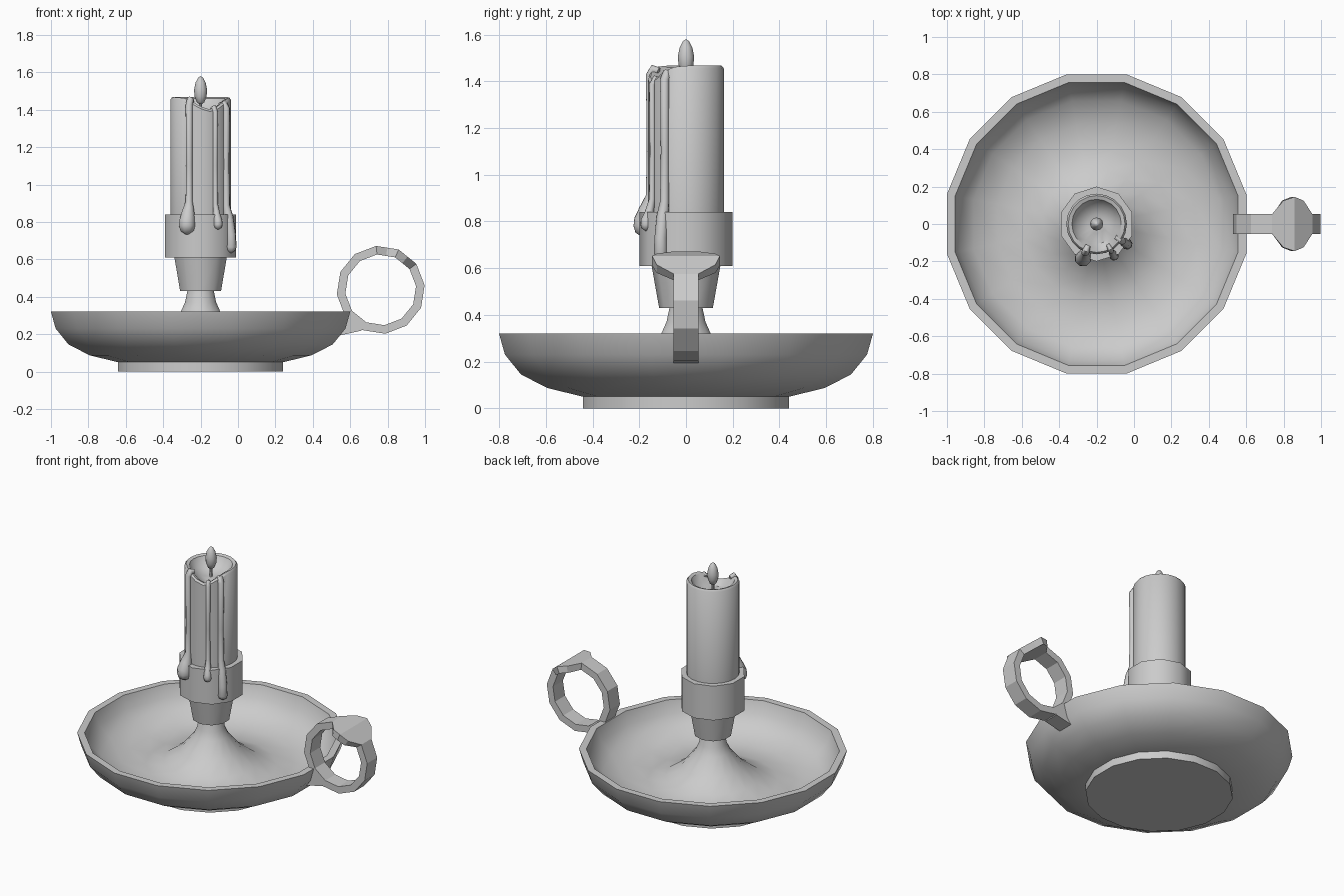
import bpy, bmesh
from math import sin, cos, radians, exp, pi, atan2
from mathutils import Vector

if "Cube" in bpy.data.objects:
    bpy.data.objects.remove(bpy.data.objects["Cube"], do_unlink=True)

AXIS = -0.2  # x of the dish and candle axis

grey = bpy.data.materials.new("plain_grey")
grey.use_nodes = True
grey.diffuse_color = (0.6, 0.6, 0.6, 1)
grey.node_tree.nodes["Principled BSDF"].inputs["Base Color"].default_value = (0.6, 0.6, 0.6, 1)


def finish(name, bm, smooth=40):
    bmesh.ops.remove_doubles(bm, verts=bm.verts, dist=0.0001)
    bmesh.ops.recalc_face_normals(bm, faces=bm.faces)
    mesh = bpy.data.meshes.new(name)
    bm.to_mesh(mesh)
    bm.free()
    mesh.materials.append(grey)
    obj = bpy.data.objects.new(name, mesh)
    bpy.context.collection.objects.link(obj)
    if smooth:
        smooth_shade(obj, smooth)
    return obj


def smooth_shade(obj, angle):
    bpy.ops.object.select_all(action="DESELECT")
    obj.select_set(True)
    bpy.context.view_layer.objects.active = obj
    bpy.ops.object.shade_smooth_by_angle(angle=radians(angle))


def lathe(name, profile, sides, turn=0.0, smooth=40, shift=None):
    """Revolve (radius, z) points about the candle axis; shift moves z by angle."""
    bm = bmesh.new()
    rings = []
    for i, (r, z) in enumerate(profile):
        ring = []
        for k in range(sides):
            a = 2 * pi * k / sides + radians(turn)
            dz = shift(i, a) if shift else 0
            ring.append(bm.verts.new((AXIS + r * cos(a), r * sin(a), z + dz)))
        rings.append(ring)
    for low, high in zip(rings, rings[1:]):
        for k in range(sides):
            n = (k + 1) % sides
            bm.faces.new((low[k], low[n], high[n], high[k]))
    for ring, (r, z) in ((rings[0], profile[0]), (rings[-1], profile[-1])):
        if r > 0.0001:
            bm.faces.new(ring)
    return finish(name, bm, smooth)


# Dish: foot, bowl, rim and the flared stem rising from its floor
lathe("dish_foot", [(0.45, 0), (0.45, 0.055)], 16, 11.25)
lathe("dish", [(0.45, 0.05), (0.605, 0.087), (0.72, 0.145), (0.79, 0.23),
               (0.816, 0.32), (0.771, 0.32), (0.745, 0.24), (0.67, 0.165),
               (0.54, 0.12), (0.4, 0.115), (0.29, 0.15), (0.19, 0.22),
               (0.108, 0.32), (0.085, 0.37), (0.071, 0.435)], 16, 11.25)

# Candle socket
lathe("socket_cup", [(0.115, 0.43), (0.148, 0.615)], 10, 18)
lathe("socket_collar", [(0.2, 0.61), (0.2, 0.84), (0.155, 0.84)], 10, 18)


# Candle with a melted hollow and a low lip towards the front
def melt(i, a):
    if i == 0:
        return 0
    d = (a + radians(72) + pi) % (2 * pi) - pi
    weight = (1, 1, 1, 0.6, 0.2, 0)[i - 1]
    return -0.065 * exp(-(d / 0.6) ** 2) * weight


lathe("candle", [(0.162, 0.8), (0.162, 1.455), (0.152, 1.467), (0.132, 1.46),
                 (0.105, 1.41), (0.05, 1.385), (0, 1.38)], 20, 0, 40, melt)

# Wick and flame
lathe("wick", [(0.01, 1.37), (0.008, 1.45)], 8)
lathe("flame", [(0, 1.425), (0.02, 1.44), (0.032, 1.47), (0.035, 1.505),
                (0.027, 1.545), (0.013, 1.571), (0, 1.58)], 12, 0, 70)


# Wax drips: a thin run down the candle ending in a bead over the collar
def drip(name, x, y, top, bead_z, thin, bead, length):
    a = atan2(y, x - AXIS)
    path = [(0.125, top - 0.015, 0.7 * thin), (0.15, top - 0.008, thin),
            (0.165, top - 0.035, thin), (0.163, 1.1, 0.9 * thin),
            (0.165, bead_z + length + 0.06, thin),
            (0.18, bead_z + length, 0.6 * bead + 0.4 * thin),
            (0.195, bead_z + 0.4 * length, 0.92 * bead), (0.195, bead_z, bead),
            (0.195, bead_z - 0.6 * bead, 0.8 * bead),
            (0.195, bead_z - bead, 0.15 * bead)]
    curve = bpy.data.curves.new(name, "CURVE")
    curve.dimensions = "3D"
    curve.bevel_depth = 1
    curve.bevel_resolution = 2
    curve.use_fill_caps = True
    line = curve.splines.new("POLY")
    line.points.add(len(path) - 1)
    for point, (r, z, size) in zip(line.points, path):
        point.co = (AXIS + r * cos(a), r * sin(a), z, 1)
        point.radius = size
    curve.materials.append(grey)
    obj = bpy.data.objects.new(name, curve)
    bpy.context.collection.objects.link(obj)
    bpy.ops.object.select_all(action="DESELECT")
    obj.select_set(True)
    bpy.context.view_layer.objects.active = obj
    bpy.ops.object.convert(target="MESH")
    smooth_shade(bpy.context.object, 70)


drip("drip_left", -0.27, -0.175, 1.46, 0.78, 0.02, 0.047, 0.07)
drip("drip_middle", -0.11, -0.165, 1.42, 0.785, 0.014, 0.025, 0.05)
drip("drip_right", -0.042, -0.105, 1.44, 0.665, 0.02, 0.03, 0.16)


# Ring handle: twelve-sided band, widened at the top into a thumb rest
def ring_point(degrees, radius):
    return Vector((0.763 + radius * cos(radians(degrees)), 0,
                   0.437 + radius * sin(radians(degrees))))


REST = [0.125, 0.145, 0.125]
corners = [6 + 30 * k for k in range(12)]
stations = []
for k, a in enumerate(corners):
    wide = 0.145 if k == 2 else 0.053
    stations.append((ring_point(a, 0.236), ring_point(a, 0.19), wide))
    if k in (1, 2):
        b = a + 30
        outer = (ring_point(a, 0.236) + ring_point(b, 0.236)) / 2
        inner = (ring_point(a, 0.19) + ring_point(b, 0.19)) / 2
        stations.append((outer, inner, REST[0]))

bm = bmesh.new()
loops = []
for outer, inner, w in stations:
    side = Vector((0, w, 0))
    loops.append([bm.verts.new(p) for p in
                  (outer - side, outer + side, inner + side, inner - side)])
for k, loop in enumerate(loops):
    following = loops[(k + 1) % len(loops)]
    for j in range(4):
        m = (j + 1) % 4
        bm.faces.new((loop[j], loop[m], following[m], following[j]))
finish("ring_handle", bm, 0)

# Wedge joining the ring to the underside of the dish wall
bm = bmesh.new()
ends = [[bm.verts.new((x, y, z)) for x, z in
         ((0.543, 0.193), (0.66, 0.219), (0.68, 0.25), (0.59, 0.31), (0.57, 0.29))]
        for y in (-0.053, 0.053)]
for end in ends:
    bm.faces.new(end)
for k in range(5):
    n = (k + 1) % 5
    bm.faces.new((ends[0][k], ends[0][n], ends[1][n], ends[1][k]))
finish("handle_bracket", bm, 0)
